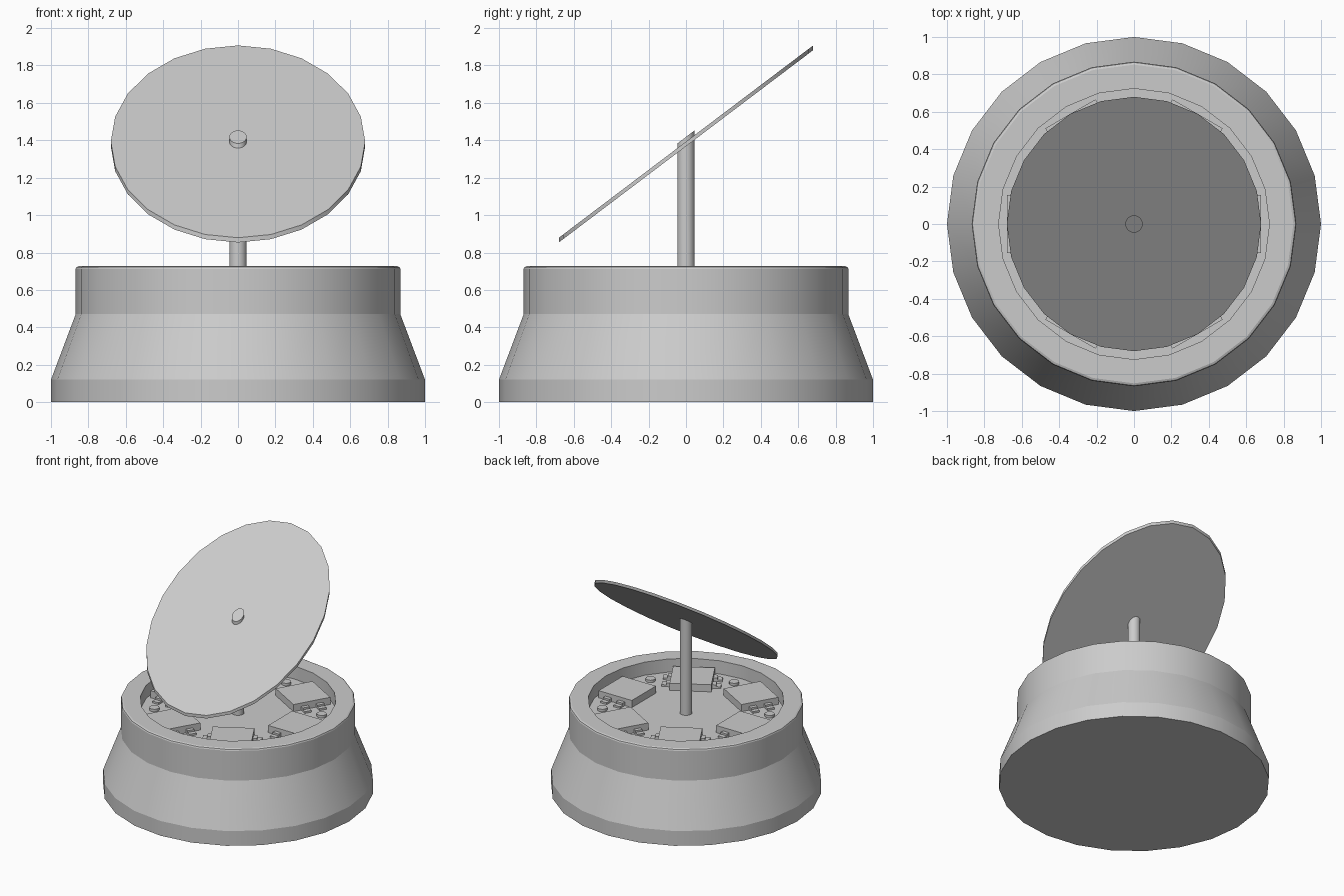
import bpy, bmesh, math
from mathutils import Matrix, Vector

if "Cube" in bpy.data.objects:
    bpy.data.objects.remove(bpy.data.objects["Cube"])

SIDES = 24
FLOOR = 0.62      # level of the recessed board
SLOPE = 0.756     # tilt of the round panel

grey = bpy.data.materials.new("light_grey")
grey.diffuse_color = (0.6, 0.6, 0.6, 1)
grey.use_nodes = True
grey.node_tree.nodes["Principled BSDF"].inputs["Base Color"].default_value = grey.diffuse_color


def finish(bm, name, angle=None):
    bmesh.ops.recalc_face_normals(bm, faces=bm.faces[:])
    mesh = bpy.data.meshes.new(name)
    bm.to_mesh(mesh)
    bm.free()
    mesh.materials.append(grey)
    ob = bpy.data.objects.new(name, mesh)
    bpy.context.collection.objects.link(ob)
    if angle:
        bpy.ops.object.select_all(action='DESELECT')
        ob.select_set(True)
        bpy.context.view_layer.objects.active = ob
        bpy.ops.object.shade_smooth_by_angle(angle=math.radians(angle))
    return ob


def lathe(name, profile, sides=SIDES, slope=0, centre=(0, 0), angle=18):
    """Stack of rings, capped at both ends, optionally sheared along y."""
    bm = bmesh.new()
    rings = []
    for r, z in profile:
        ring = []
        for i in range(sides):
            a = 2 * math.pi * i / sides
            x, y = r * math.cos(a), r * math.sin(a)
            zz = z + (slope * y if z > 1 else 0)
            ring.append(bm.verts.new((x + centre[0], y + centre[1], zz)))
        rings.append(ring)
    for low, high in zip(rings, rings[1:]):
        for i in range(sides):
            j = (i + 1) % sides
            bm.faces.new((low[i], low[j], high[j], high[i]))
    bm.faces.new(rings[0])
    bm.faces.new(rings[-1])
    return finish(bm, name, angle)


def add_box(bm, turn, u0, u1, v0, v1, z0, z1):
    size = Matrix.Diagonal((u1 - u0, v1 - v0, z1 - z0, 1))
    mid = Matrix.Translation(Vector(((u0 + u1) / 2, (v0 + v1) / 2, (z0 + z1) / 2)))
    bmesh.ops.create_cube(bm, size=1, matrix=turn @ mid @ size)


# Flared housing with a rounded rim and a recessed floor
lathe("housing", [(1, 0), (1, 0.12), (0.868, 0.47), (0.868, 0.712), (0.864, 0.722),
                  (0.852, 0.727), (0.724, 0.727), (0.724, FLOOR)])

# Central post, cut off at the tilt of the panel
lathe("post", [(0.046, FLOOR - 0.01), (0.046, 1.418)], slope=SLOPE, angle=35)

# Tilted round panel with vertical edges
lathe("round_panel", [(0.68, 1.368), (0.68, 1.393)], slope=SLOPE, angle=18)

# Six chips with two stepped leads on each side, and a stud between each pair
for k in range(6):
    turn = Matrix.Rotation(math.radians(60 * k), 4, 'Z')
    bm = bmesh.new()
    add_box(bm, turn, 0.38, 0.68, -0.155, 0.155, FLOOR - 0.005, 0.678)
    for side in (-1, 1):
        for u in (0.47, 0.59):
            for inner, outer, top in ((0.15, 0.185, 0.65), (0.18, 0.22, 0.635)):
                v0, v1 = sorted((side * inner, side * outer))
                add_box(bm, turn, u - 0.028, u + 0.028, v0, v1, FLOOR - 0.005, top)
    finish(bm, f"chip_{k + 1}")
    a = math.radians(60 * k + 30)
    lathe(f"stud_{k + 1}", [(0.037, FLOOR - 0.005), (0.037, 0.64)], 12,
          centre=(0.62 * math.cos(a), 0.62 * math.sin(a)), angle=35)
